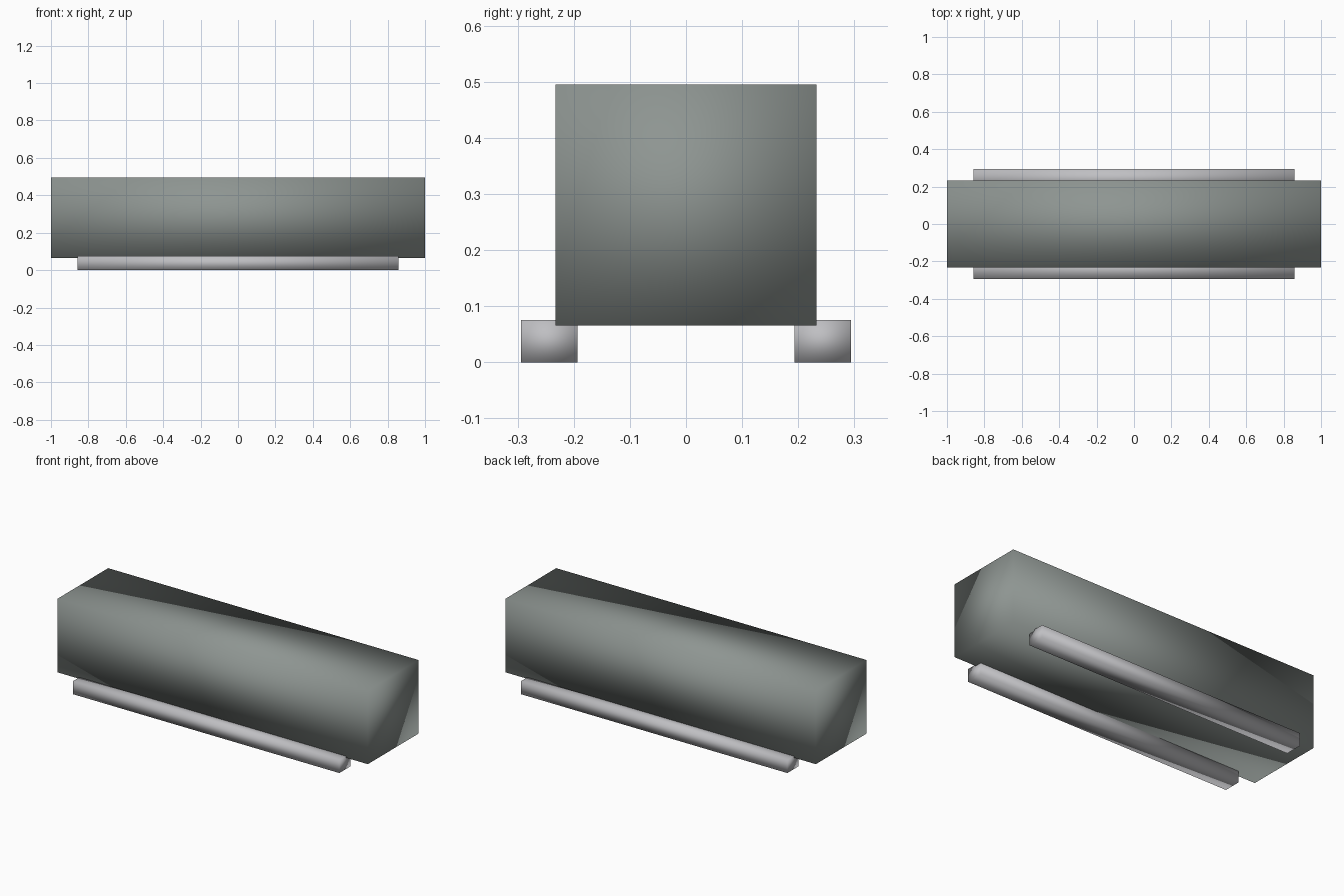
import bpy

# Clear the default cube
cube = bpy.data.objects.get("Cube")
if cube:
    bpy.data.objects.remove(cube, do_unlink=True)


def material(name, rgb):
    mat = bpy.data.materials.new(name)
    mat.use_nodes = True
    colour = (*rgb, 1.0)
    mat.diffuse_color = colour
    mat.node_tree.nodes["Principled BSDF"].inputs["Base Color"].default_value = colour
    return mat


def smooth_block(name, centre, size, mat):
    """Box whose normals blend softly across every edge."""
    bpy.ops.mesh.primitive_cube_add(size=1, location=centre)
    block = bpy.context.object
    block.name = name
    block.scale = size
    bpy.ops.object.transform_apply(location=False, rotation=False, scale=True)
    bpy.ops.object.shade_smooth()
    block.data.materials.append(mat)
    return block


body_grey = material("green grey", (0.27, 0.30, 0.285))
rail_grey = material("light grey", (0.52, 0.52, 0.54))

# Main beam
smooth_block("body", (0, 0, 0.2805), (2.0, 0.466, 0.429), body_grey)

# Runners under the two long edges
for side, name in ((-1, "front_runner"), (1, "back_runner")):
    smooth_block(name, (0, side * 0.2435, 0.0375), (1.718, 0.101, 0.075), rail_grey)
